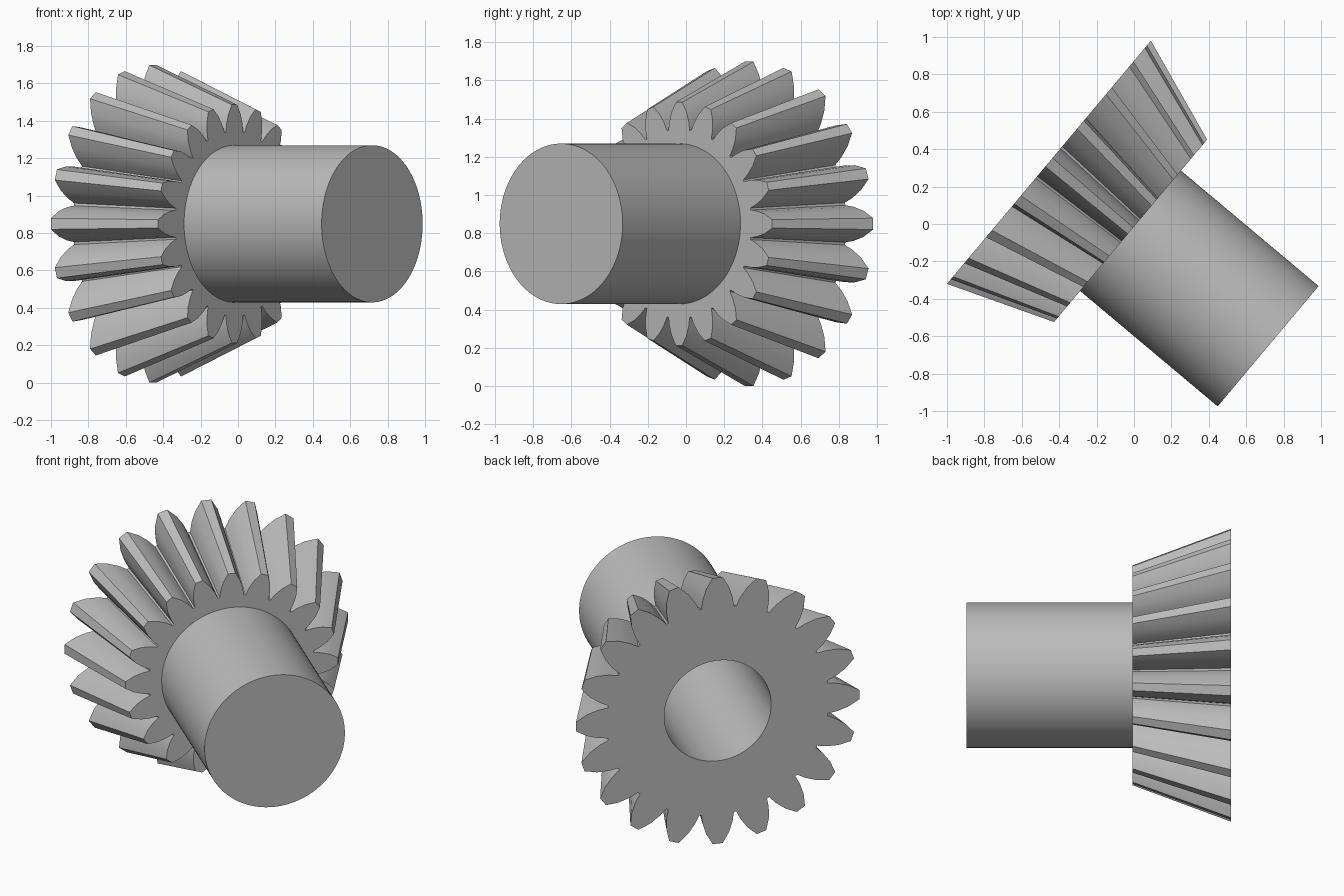
import bpy
import bmesh
from math import sin, cos, radians
from mathutils import Matrix, Vector

cube = bpy.data.objects.get("Cube")
if cube:
    bpy.data.objects.remove(cube, do_unlink=True)

# Main dimensions along the gear axis
TEETH = 20
GEAR_DEPTH, SHAFT_END, BORE_DEPTH = 0.57, 1.53, 1.35
SHAFT_R, BORE_R = 0.42, 0.32
BACK_TIP, BACK_ROOT = 0.849, 0.665
FRONT_TIP, FRONT_ROOT = 0.637, 0.495

# One tooth flank: (half angle in degrees, height fraction)
FLANK = [(8.4, 0), (7.1, 0.3), (5.0, 0.65), (2.0, 1)]
TOOTH = [(-a, h) for a, h in FLANK] + [(a, h) for a, h in reversed(FLANK)]

# Local z becomes the horizontal axis of the gear, local y stays up
turn = radians(40)
axis = Vector((cos(turn), -sin(turn), 0))
up = Vector((0, 0, 1))
side = up.cross(axis)
PLACE = (Matrix.Translation((-0.455, 0.33, BACK_TIP))
         @ Matrix((side, up, axis)).transposed().to_4x4())

steel = bpy.data.materials.new("grey_steel")
steel.use_nodes = True
grey = (0.5, 0.5, 0.5, 1)
steel.diffuse_color = grey
steel.node_tree.nodes["Principled BSDF"].inputs["Base Color"].default_value = grey


def ring(root, tip, z):
    """Toothed outline; equal root and tip radii give a circle."""
    points = []
    for i in range(TEETH):
        for offset, height in TOOTH:
            a = radians(i * 360 / TEETH + offset)
            r = root + (tip - root) * height
            points.append((r * cos(a), r * sin(a), z))
    return points


def build(name, rings, cap_end=False):
    """Join successive rings with quads and optionally close the last."""
    bm = bmesh.new()
    loops = [[bm.verts.new(p) for p in points] for points in rings]
    n = len(loops[0])
    for a, b in zip(loops, loops[1:]):
        for i in range(n):
            j = (i + 1) % n
            bm.faces.new((a[i], a[j], b[j], b[i]))
    if cap_end:
        bm.faces.new(loops[-1])
    bm.transform(PLACE)
    mesh = bpy.data.meshes.new(name)
    bm.to_mesh(mesh)
    bm.free()
    mesh.materials.append(steel)
    obj = bpy.data.objects.new(name, mesh)
    bpy.context.collection.objects.link(obj)
    bpy.ops.object.select_all(action="DESELECT")
    obj.select_set(True)
    bpy.context.view_layer.objects.active = obj
    bpy.ops.object.shade_smooth_by_angle(angle=radians(20))
    return obj


# Toothed cone with its flat back and front faces
build("bevel_gear", [
    ring(BORE_R, BORE_R, 0),
    ring(BACK_ROOT, BACK_TIP, 0),
    ring(FRONT_ROOT, FRONT_TIP, GEAR_DEPTH),
    ring(SHAFT_R, SHAFT_R, GEAR_DEPTH),
])

# Round shaft with a closed end
build("shaft", [
    ring(SHAFT_R, SHAFT_R, GEAR_DEPTH),
    ring(SHAFT_R, SHAFT_R, SHAFT_END),
], cap_end=True)

# Blind bore opening in the back face, wound to face inward
build("bore", [
    ring(BORE_R, BORE_R, 0)[::-1],
    ring(BORE_R, BORE_R, BORE_DEPTH)[::-1],
], cap_end=True).data.flip_normals()
